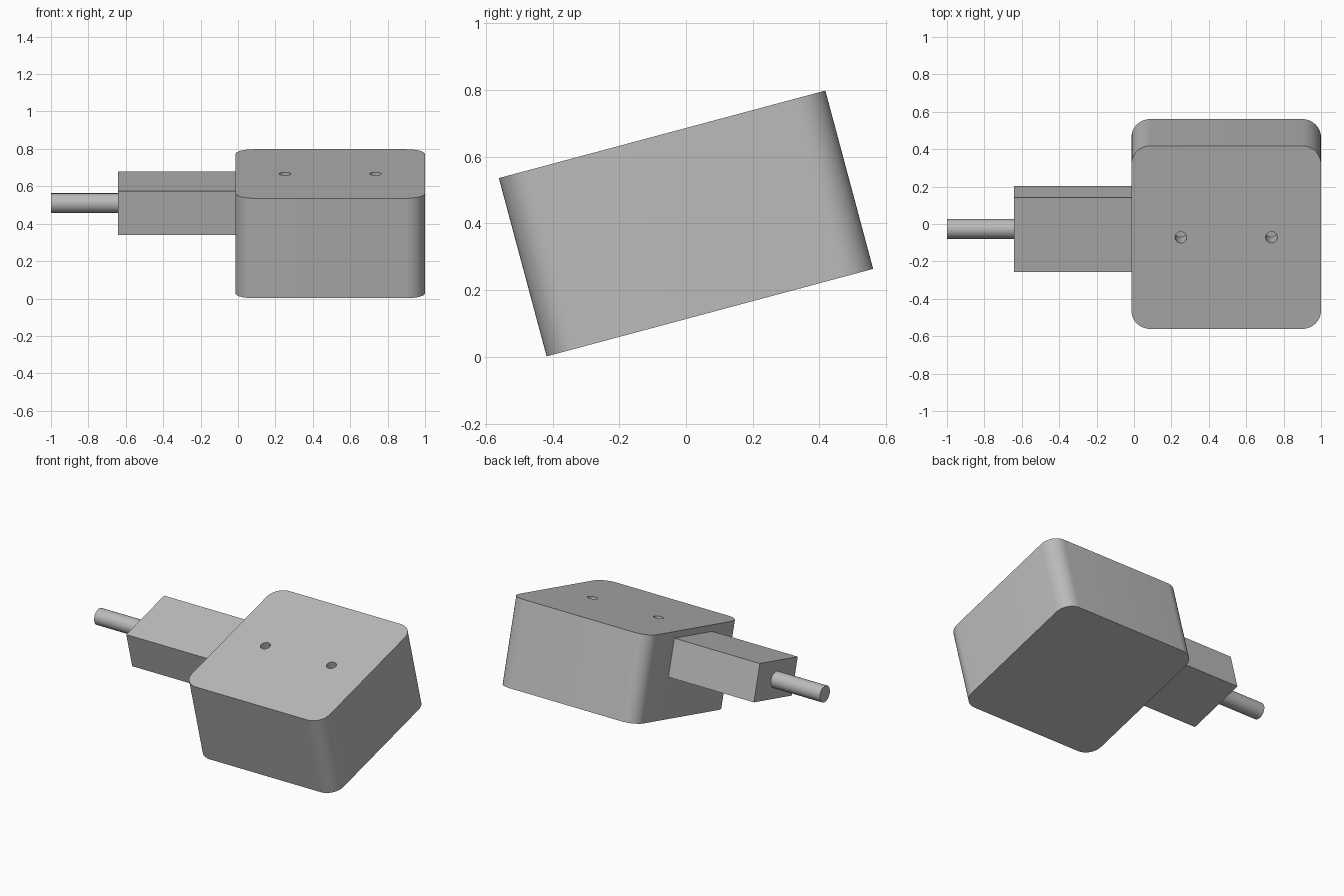
import bpy, bmesh, math
from mathutils import Matrix

cube = bpy.data.objects.get("Cube")
if cube:
    bpy.data.objects.remove(cube, do_unlink=True)

# One plain grey for everything
grey = bpy.data.materials.new("plain_grey")
grey.use_nodes = True
COLOUR = (0.5, 0.5, 0.5, 1)
grey.diffuse_color = COLOUR
grey.node_tree.nodes["Principled BSDF"].inputs["Base Color"].default_value = COLOUR

# The whole model is tilted about x through the middle of the body
TILT = Matrix.Translation((0, 0, 0.4)) @ Matrix.Rotation(math.radians(15), 4, 'X')
BODY_X, BODY_W, BODY_H = 0.493, 1.013, 0.553
ARM_Z = 0.113


def finish(name, bm):
    mesh = bpy.data.meshes.new(name)
    bm.to_mesh(mesh)
    bm.free()
    mesh.materials.append(grey)
    ob = bpy.data.objects.new(name, mesh)
    bpy.context.collection.objects.link(ob)
    ob.matrix_world = TILT
    return ob


def box(name, centre, size, radius=0):
    bm = bmesh.new()
    bmesh.ops.create_cube(bm, size=1, matrix=Matrix.Translation(centre) @ Matrix.Diagonal((*size, 1)))
    if radius:
        upright = [e for e in bm.edges if abs(e.verts[0].co.z - e.verts[1].co.z) > 0.1]
        bmesh.ops.bevel(bm, geom=upright, offset=radius, segments=12, profile=0.5, affect='EDGES')
    return finish(name, bm)


def cylinder(name, centre, radius, depth, turn=Matrix()):
    bm = bmesh.new()
    bmesh.ops.create_cone(bm, cap_ends=True, segments=48, radius1=radius, radius2=radius,
                          depth=depth, matrix=Matrix.Translation(centre) @ turn)
    return finish(name, bm)


def smooth(ob):
    bpy.ops.object.select_all(action='DESELECT')
    ob.select_set(True)
    bpy.context.view_layer.objects.active = ob
    bpy.ops.object.shade_smooth_by_angle(angle=math.radians(30))


# Rounded body with two blind holes in its top
body = box("body", (BODY_X, 0, 0), (BODY_W, BODY_W, BODY_H), 0.1)
for side, x in (("right", -0.242), ("left", 0.242)):
    cutter = cylinder(side + "_hole_cutter", (BODY_X + x, 0, BODY_H / 2), 0.031, 0.24)
    cut = body.modifiers.new(side + "_hole", 'BOOLEAN')
    cut.operation = 'DIFFERENCE'
    cut.solver = 'EXACT'
    cut.object = cutter

# Bake the holes, then drop the cutters
bpy.context.view_layer.objects.active = body
for cut in list(body.modifiers):
    cutter = cut.object
    bpy.ops.object.modifier_apply(modifier=cut.name)
    bpy.data.objects.remove(cutter, do_unlink=True)
smooth(body)

# Square arm and the round pin at its end
box("arm", (-0.327, 0.003, ARM_Z), (0.627, 0.411, 0.242))
pin = cylinder("pin", (-0.81, 0.003, ARM_Z), 0.053, 0.38, Matrix.Rotation(math.pi / 2, 4, 'Y'))
smooth(pin)
